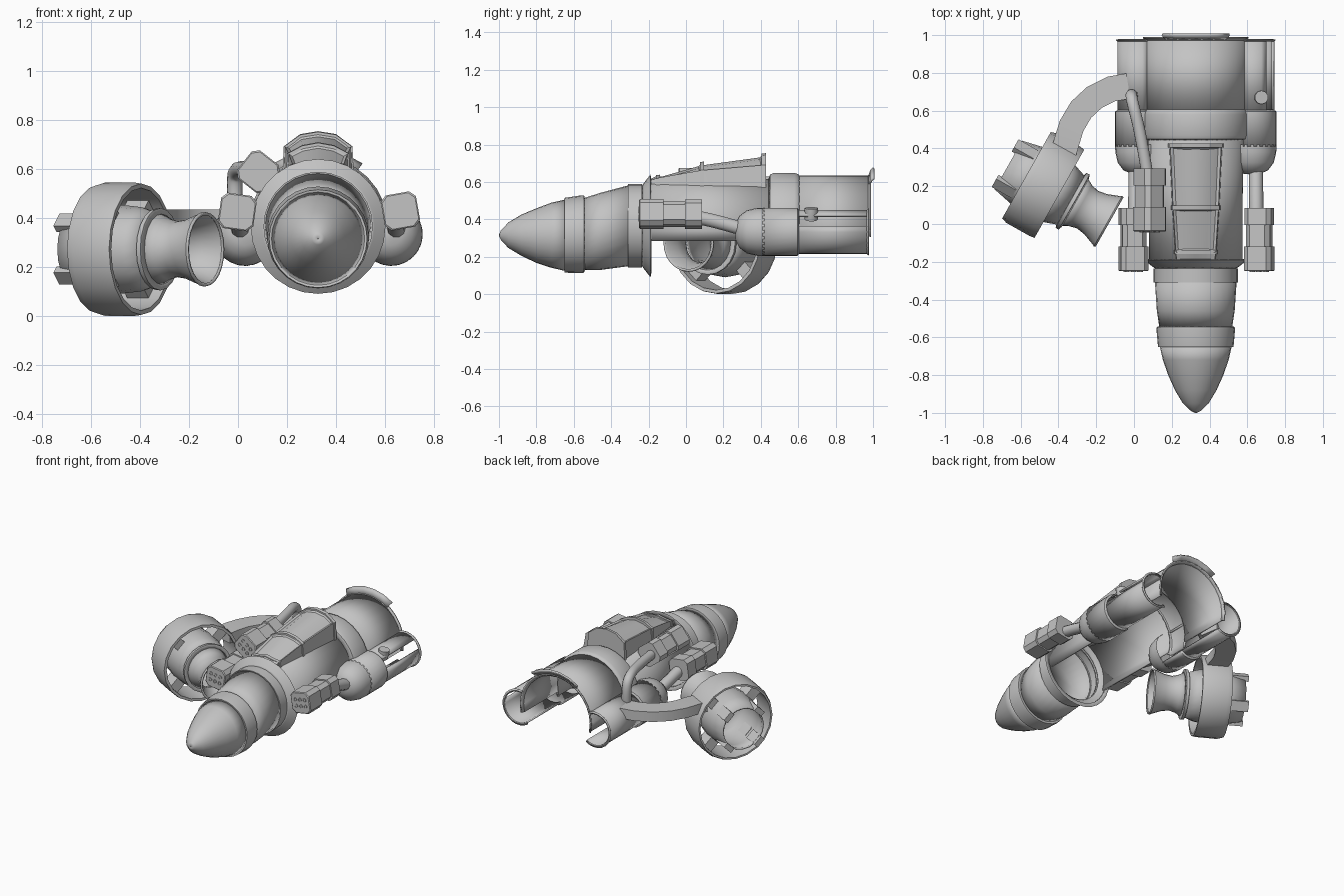
import bpy, bmesh, math
from mathutils import Vector as V, Matrix

if "Cube" in bpy.data.objects:
    bpy.data.objects.remove(bpy.data.objects["Cube"])

metal = bpy.data.materials.new("grey_metal")
metal.use_nodes = True
GREY = (0.55, 0.55, 0.55, 1)
metal.diffuse_color = GREY
metal.node_tree.nodes["Principled BSDF"].inputs["Base Color"].default_value = GREY

CX, CZ = 0.327, 0.365      # main axis
UP = V((0, 0, 1))


def select_only(ob):
    bpy.ops.object.select_all(action='DESELECT')
    ob.select_set(True)
    bpy.context.view_layer.objects.active = ob


def finish(name, bm, recalc=False, thick=0, angle=35):
    if recalc:
        bmesh.ops.recalc_face_normals(bm, faces=bm.faces)
    me = bpy.data.meshes.new(name)
    bm.to_mesh(me)
    bm.free()
    me.materials.append(metal)
    ob = bpy.data.objects.new(name, me)
    bpy.context.collection.objects.link(ob)
    select_only(ob)
    bpy.ops.object.shade_smooth_by_angle(angle=math.radians(angle))
    if thick:
        mod = ob.modifiers.new("Thickness", 'SOLIDIFY')
        mod.thickness = thick


def loft(rings, closed=True, caps=False):
    """Skin a list of equal-length point rings."""
    bm = bmesh.new()
    vs = [[bm.verts.new(p) for p in r] for r in rings]
    n = len(vs[0])
    for a, b in zip(vs, vs[1:]):
        for j in range(n if closed else n - 1):
            k = (j + 1) % n
            bm.faces.new((a[j], b[j], b[k], a[k]))
    if caps:
        bm.faces.new(vs[0])
        bm.faces.new(vs[-1][::-1])
    return bm


def lathe(name, profile, origin, axis=V((0, 1, 0)), start=0, end=360, seg=28, thick=0.012):
    """Revolve (distance, radius, rise) steps; a partial sweep leaves an open shell."""
    side = axis.cross(UP)
    full = end - start >= 360
    n = seg if full else max(3, round(seg * (end - start) / 360)) + 1
    rings = []
    for s, r, *rise in profile:
        c = origin + axis * s + UP * (rise[0] if rise else 0)
        ring = []
        for j in range(n):
            t = math.radians(start + (end - start) * j / (n if full else n - 1))
            ring.append(c + side * (r * math.cos(t)) + UP * (r * math.sin(t)))
        rings.append(ring)
    finish(name, loft(rings, full), thick=thick)


def pipe(name, pts, radius):
    cu = bpy.data.curves.new(name, 'CURVE')
    cu.dimensions = '3D'
    cu.bevel_depth = radius
    cu.bevel_resolution = 3
    cu.resolution_u = 6
    cu.use_fill_caps = True
    sp = cu.splines.new('NURBS')
    sp.points.add(len(pts) - 1)
    for p, q in zip(sp.points, pts):
        p.co = (*q, 1)
    sp.use_endpoint_u = True
    sp.order_u = 3
    cu.materials.append(metal)
    ob = bpy.data.objects.new(name, cu)
    bpy.context.collection.objects.link(ob)
    select_only(ob)
    bpy.ops.object.convert(target='MESH')


main = V((CX, 0, CZ))

# Nose, drooping slightly towards the tip
lathe("nose_cone", [(-1, .004, -.05), (-.99, .025, -.05), (-.95, .068, -.05), (-.88, .11, -.05),
                    (-.8, .146, -.052), (-.72, .174, -.05), (-.65, .19, -.05)], main)
lathe("nose_band", [(-.65, .185, -.05), (-.65, .2, -.05), (-.56, .208, -.045),
                    (-.545, .206, -.044), (-.54, .19, -.044)], main)
lathe("nose_barrel", [(-.545, .193, -.044), (-.46, .206, -.03), (-.31, .216, 0)], main)
lathe("nose_collar", [(-.31, .21), (-.31, .223), (-.235, .223), (-.235, .21)], main)
lathe("front_flange", [(-.235, .215), (-.225, .23), (-.19, .275), (-.185, .25)], main)

# Main body: shells open underneath
lathe("body_shell", [(-.2, .248), (.46, .252)], main, start=-19, end=199)
lathe("body_band", [(.44, .25), (.45, .277), (.47, .285), (.58, .285), (.6, .278), (.61, .265)],
      main, start=-19, end=199)
lathe("rear_shell", [(.6, .27), (.975, .27)], main, start=-12, end=192)
lathe("rear_rim", [(.97, .268), (.985, .28), (.99, .28)], main, start=-12, end=192)
lathe("rear_rim_tab", [(.975, .27), (.985, .3), (1, .315)], main, start=55, end=125)

# Side tanks: solid domes in front, open half tubes behind
for sx, word in ((1, "left"), (-1, "right")):
    o = V((CX + sx * .298, 0, .333))

    def arc(name, prof, lo, hi):
        a, b = (lo, hi) if sx > 0 else (180 - hi, 180 - lo)
        lathe(word + name, prof, o, start=a, end=b, seg=24)

    lathe(word + "_tank_dome", [(.262, .004), (.266, .045), (.285, .085), (.325, .115),
                                (.38, .128), (.42, .129)], o, seg=24, thick=0)
    arc("_tank", [(.41, .129), (.595, .129), (.605, .117)], -124, 112)
    if sx > 0:
        arc("_tank_lower_shell", [(.6, .118), (.975, .118)], -124, 15)
        arc("_tank_upper_shell", [(.6, .118), (.975, .118)], 50, 112)
    else:
        arc("_tank_shell", [(.6, .118), (.975, .118)], -124, 112)
    arc("_tank_rim", [(.965, .117), (.975, .126), (.978, .126)], -124, 112)
    pipe(word + "_feed_pipe", [(CX + sx * .32, .02, .415), (CX + sx * .32, .1, .41),
                               (CX + sx * .318, .33, .34)], .038)

pipe("tank_knob", [(.66, .67, .4), (.67, .67, .43), (.675, .67, .46)], .036)
pipe("upper_pipe", [(-.01, .68, .42), (-.015, .69, .53), (-.01, .65, .6), (.035, .48, .6),
                    (.075, .24, .59)], .032)


# Launcher pods with six tube mouths each
def pod(name, x, y, z, tilt):
    rot = Matrix.Rotation(math.radians(tilt), 3, 'Y')
    rings = []
    for d, h in ((0, .068), (.005, .073), (.13, .073), (.13, .064), (.245, .064),
                 (.245, .072), (.335, .072)):
        c = h - .024
        outline = [(h, -c), (h, c), (c, h), (-c, h), (-h, c), (-h, -c), (-c, -h), (c, -h)]
        rings.append([V((x, y + d, z)) + rot @ V((a, 0, b)) for a, b in outline])
    finish(name, loft(rings, caps=True), True)
    for i in (-1, 0, 1):
        for j in (-1, 1):
            c = V((x, y, z)) + rot @ V((i * .036, 0, j * .022))
            lathe(name + "_mouth", [(0, .013), (-.004, .013), (-.004, .009), (.001, .009),
                                    (.001, .001)], c, seg=10, thick=0)


pod("left_pod", .663, -.25, .428, -10)
pod("right_pod", -.003, -.25, .424, 8)
pod("upper_right_pod", .083, -.04, .588, 38)


# Canopy: tapered hood with two sunken panes and raised ribs
def hood(y, w, zt, grow=0):
    zs = .6 + (zt - .6) * .62
    half = [(w + grow, .57), (w * .96 + grow, zs), (w * .52, zt - .012 + grow), (0, zt + grow)]
    pts = half + [(-a, b) for a, b in half[-2::-1]]
    return [(CX + a, y, b) for a, b in pts]


steps = [(-.19, .105, .615), (-.15, .11, .635), (.08, .125, .7), (.41, .14, .745)]
bm = loft([hood(*s) for s in steps], caps=True)
bmesh.ops.recalc_face_normals(bm, faces=bm.faces)
bm.faces.ensure_lookup_table()
panes = [[bm.faces[k * 7 + j] for j in (1, 2, 3, 4)] for k in (1, 2)]
for pane in panes:
    bmesh.ops.inset_region(bm, faces=pane, thickness=.016, depth=-.012)
finish("canopy", bm, angle=25)
for word, y, w, zt in (("front", -.16, .11, .63), ("middle", .075, .125, .7),
                       ("back", .405, .14, .745)):
    rib = loft([hood(y, w, zt, .006), hood(y + .022, w, zt + .003, .006)], caps=True)
    finish(word + "_canopy_rib", rib, True, angle=25)

# Side engine, angled out from the body
axis = V((.87, -.49, 0)).normalized()
eng = V((-.395, .16, .272))
lathe("engine_ring", [(0, .25), (0, .268), (-.03, .272), (-.17, .272), (-.2, .262), (-.2, .25),
                      (0, .25)][::-1], eng, axis, seg=20, thick=0)
lathe("engine_core", [(-.31, .148), (-.2, .172), (-.1, .182), (0, .172), (.07, .148)],
      eng, axis, seg=20)
lathe("engine_collar", [(.065, .145), (.07, .166), (.09, .168), (.097, .145)], eng, axis, seg=20)
lathe("engine_nozzle", [(.09, .146), (.13, .124), (.17, .114), (.22, .122), (.285, .147),
                        (.295, .153), (.305, .15)], eng, axis, seg=24)

# Struts joining core and ring, with matching tabs on the tail
side = axis.cross(UP)
for i in range(4):
    t = math.radians(45 + 90 * i)
    out = side * math.cos(t) + UP * math.sin(t)
    tan = axis.cross(out)
    for name, r0, r1, s0, s1 in (("engine_strut", .16, .256, -.15, -.05),
                                 ("tail_tab", .135, .17, -.33, -.21)):
        rings = [[eng + out * r + axis * s + tan * w for s, w in
                  ((s0, -.035), (s1, -.035), (s1, .035), (s0, .035))] for r in (r0, r1)]
        finish(name, loft(rings, caps=True), True)

# Curved arm from right tank to engine ring
path = [V(p) for p in ((-.03, .73, .4), (-.12, .715, .4), (-.21, .67, .4), (-.28, .605, .4),
                       (-.33, .52, .4), (-.355, .44, .4), (-.375, .37, .395))]
rings = []
for i, p in enumerate(path):
    d = (path[min(i + 1, len(path) - 1)] - path[max(i - 1, 0)]).normalized()
    s = d.cross(UP) * .068
    rings.append([p + s - UP * .035, p + s + UP * .035, p - s + UP * .035, p - s - UP * .035])
finish("engine_arm", loft(rings, caps=True), True)
